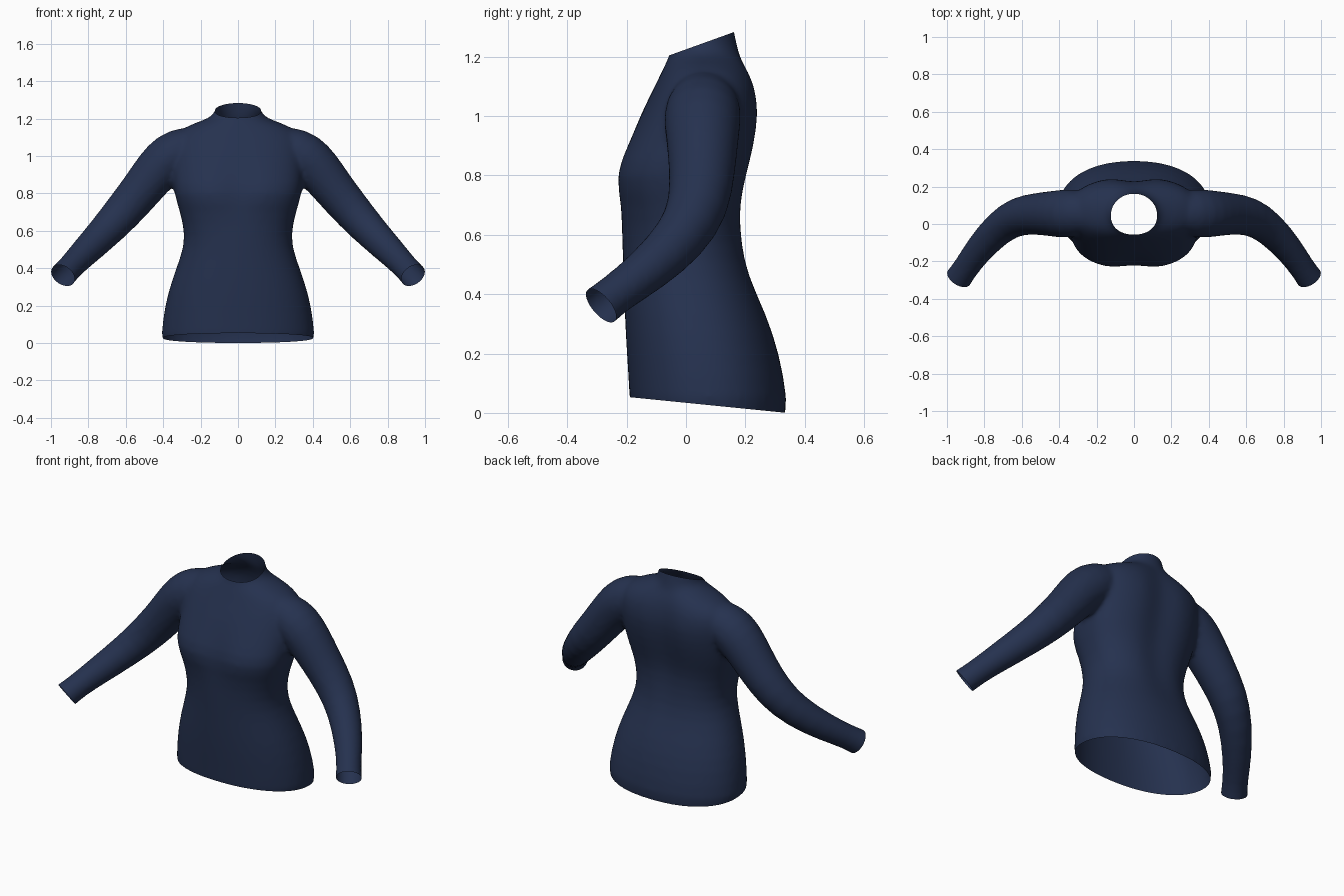
import bpy, bmesh, math
from mathutils import Vector

if "Cube" in bpy.data.objects:
    bpy.data.objects.remove(bpy.data.objects["Cube"])

SIDES = 40


def loft(name, rings):
    """Closed tube through a list of point rings, rounded by subdivision."""
    bm = bmesh.new()
    loops = [[bm.verts.new(p) for p in ring] for ring in rings]
    for a, b in zip(loops, loops[1:]):
        for i in range(SIDES):
            j = (i + 1) % SIDES
            bm.faces.new((a[i], a[j], b[j], b[i]))
    bm.faces.new(loops[0][::-1])
    bm.faces.new(loops[-1])
    bmesh.ops.recalc_face_normals(bm, faces=bm.faces)
    mesh = bpy.data.meshes.new(name)
    bm.to_mesh(mesh)
    bm.free()
    obj = bpy.data.objects.new(name, mesh)
    bpy.context.collection.objects.link(obj)
    obj.modifiers.new("round", "SUBSURF").levels = 1
    return obj


def torso_ring(z, width, front, back, power, front_dent, back_dent):
    """Rounded section with a dent down the middle of the front and back."""
    mid, half = (front + back) / 2, (back - front) / 2
    points = []
    for i in range(SIDES):
        a = 2 * math.pi * i / SIDES
        c, s = math.cos(a), math.sin(a)
        x = width * math.copysign(abs(c) ** (2 / power), c)
        y = half * math.copysign(abs(s) ** (2 / power), s)
        dent = back_dent if s > 0 else front_dent
        y -= math.copysign(dent * math.exp(-(x / 0.08) ** 2), s) * abs(s)
        points.append((x, mid + y, z))
    return points


def sleeve_rings(path, side):
    rings = []
    centres = [Vector((side * x, y, z)) for x, y, z, r in path]
    for k, (*_, r) in enumerate(path):
        along = centres[min(k + 1, len(path) - 1)] - centres[max(k - 1, 0)]
        turn = along.to_track_quat("Z", "Y")
        angles = [2 * math.pi * i / SIDES for i in range(SIDES)]
        rings.append([centres[k] + turn @ Vector((r * math.cos(a), r * math.sin(a), 0))
                      for a in angles])
    return rings


# Body: height, half width, front, back, squareness, front dent, back dent
body = loft("body", [torso_ring(*p) for p in (
    (-0.08, 0.41, -0.185, 0.345, 2.2, 0, 0),
    (0.05, 0.412, -0.19, 0.342, 2.2, 0, 0),
    (0.20, 0.392, -0.20, 0.315, 2.2, 0, 0),
    (0.33, 0.357, -0.207, 0.272, 2.2, 0, 0),
    (0.46, 0.307, -0.211, 0.218, 2.2, 0, 0.01),
    (0.57, 0.28, -0.215, 0.197, 2.3, 0, 0.015),
    (0.70, 0.31, -0.222, 0.19, 2.4, 0.005, 0.02),
    (0.80, 0.343, -0.252, 0.213, 2.6, 0.03, 0.025),
    (0.90, 0.35, -0.205, 0.24, 2.5, 0.015, 0.03),
    (1.01, 0.355, -0.152, 0.257, 2.4, 0, 0.03),
    (1.10, 0.35, -0.105, 0.243, 2.3, 0, 0.025),
    (1.155, 0.29, -0.08, 0.218, 2.1, 0, 0.015),
    (1.19, 0.19, -0.062, 0.195, 2, 0, 0.01),
    (1.215, 0.131, -0.052, 0.178, 2, 0, 0),
    (1.26, 0.116, -0.054, 0.166, 2, 0, 0),
    (1.38, 0.112, -0.05, 0.15, 2, 0, 0))])

# Sleeves: centre and radius from shoulder to beyond the cuff
arm = ((0.18, 0.065, 1.05, 0.09), (0.27, 0.06, 1.045, 0.12),
       (0.36, 0.055, 1.0, 0.132), (0.435, 0.055, 0.925, 0.122),
       (0.515, 0.055, 0.82, 0.112), (0.62, 0.045, 0.695, 0.105),
       (0.72, -0.015, 0.585, 0.091), (0.83, -0.135, 0.475, 0.077),
       (0.90, -0.235, 0.402, 0.067), (0.935, -0.287, 0.362, 0.072),
       (1.0, -0.37, 0.29, 0.076))
sleeves = [loft("sleeve_" + n, sleeve_rings(arm, s)) for n, s in (("left", 1), ("right", -1))]

# Weld sleeves to body and even out the cloth
for sleeve in sleeves:
    weld = body.modifiers.new("weld", "BOOLEAN")
    weld.operation, weld.solver, weld.object = "UNION", "EXACT", sleeve
remesh = body.modifiers.new("cloth", "REMESH")
remesh.mode, remesh.voxel_size = "VOXEL", 0.014
relax = body.modifiers.new("relax", "SMOOTH")
relax.factor, relax.iterations = 0.5, 6
bpy.context.view_layer.update()
shape = bpy.data.meshes.new_from_object(body.evaluated_get(bpy.context.evaluated_depsgraph_get()))
for obj in [body] + sleeves:
    bpy.data.objects.remove(obj)


def cut_open(bm, point, normal, keep):
    """Trim away everything past a plane, only among faces that pass keep."""
    faces = [f for f in bm.faces if keep(f.calc_center_median())]
    geom = set(faces)
    for f in faces:
        geom.update(f.verts)
        geom.update(f.edges)
    bmesh.ops.bisect_plane(bm, geom=list(geom), plane_co=point, plane_no=normal, clear_outer=True)


# Open the hem, neck and cuffs
bm = bmesh.new()
bm.from_mesh(shape)
cut_open(bm, (0, -0.19, 0.053), (0, -0.1, -1), lambda c: c.z < 0.2 and abs(c.x) < 0.6)
cut_open(bm, (0, -0.05, 1.207), (0, -0.36, 1), lambda c: c.z > 1.17 and abs(c.x) < 0.16)
for side in (1, -1):
    cut_open(bm, (side * 0.935, -0.287, 0.362), (side * 0.45, -0.7, -0.6),
             lambda c: c.x * side > 0.75)
bm.to_mesh(shape)
bm.free()

navy = bpy.data.materials.new("navy_cloth")
navy.use_nodes = True
colour = (0.0185, 0.031, 0.078, 1)
navy.diffuse_color = colour
navy.node_tree.nodes["Principled BSDF"].inputs["Base Color"].default_value = colour
shape.materials.clear()
shape.materials.append(navy)
shape.polygons.foreach_set("use_smooth", [True] * len(shape.polygons))
shirt = bpy.data.objects.new("long_sleeved_shirt", shape)
bpy.context.collection.objects.link(shirt)
